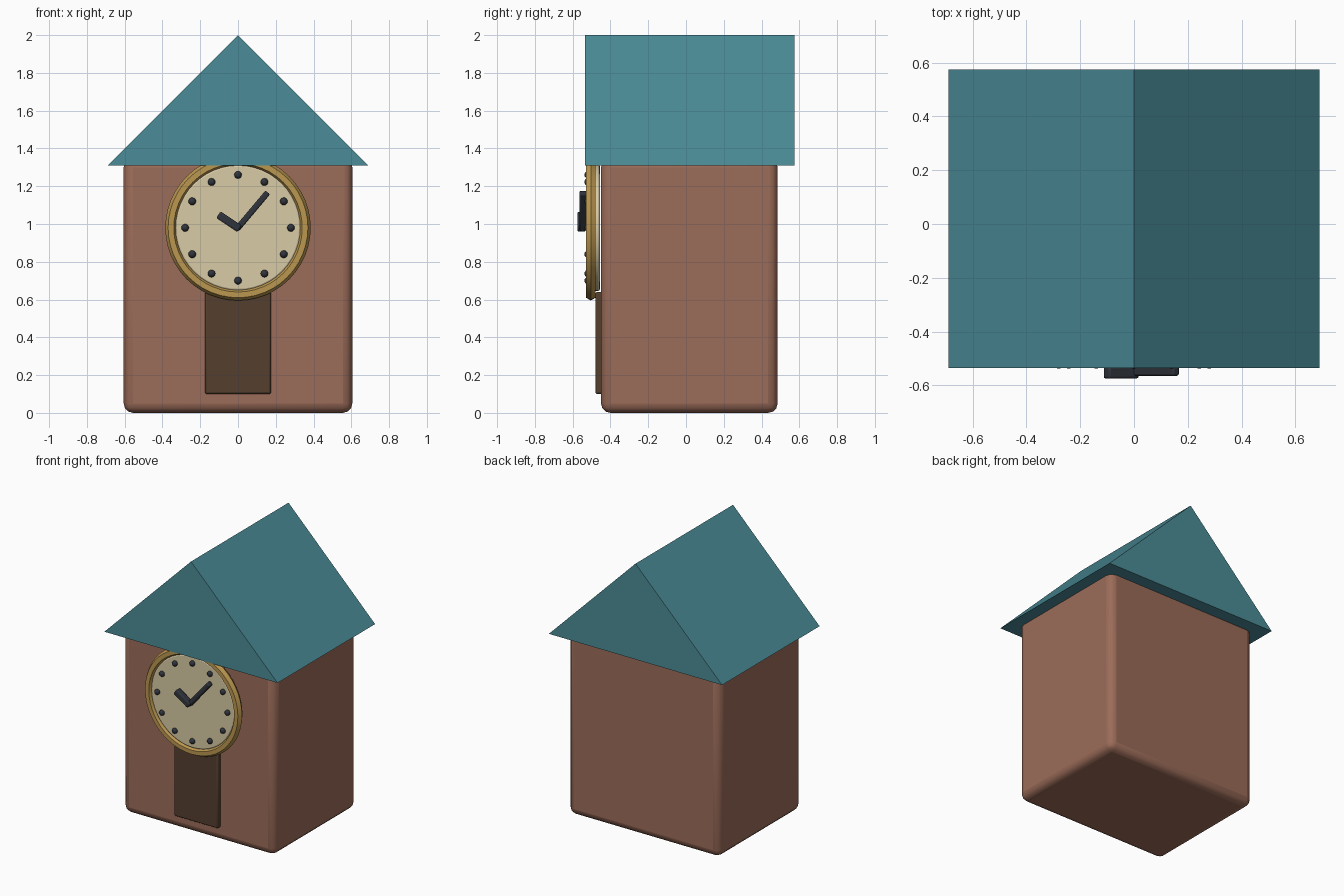
import bpy, math
from math import pi, sin, cos

if "Cube" in bpy.data.objects:
    bpy.data.objects.remove(bpy.data.objects["Cube"])


def paint(name, rgb):
    m = bpy.data.materials.new(name)
    m.diffuse_color = (*rgb, 1)
    m.use_nodes = True
    m.node_tree.nodes["Principled BSDF"].inputs["Base Color"].default_value = m.diffuse_color
    return m


brick = paint("brick", (0.33, 0.15, 0.10))
teal = paint("teal", (0.07, 0.26, 0.31))
gold = paint("gold", (0.50, 0.31, 0.08))
cream = paint("cream", (0.70, 0.60, 0.38))
brown = paint("brown", (0.09, 0.05, 0.028))
black = paint("black", (0.03, 0.035, 0.045))


def finish(name, mat, bevel=0, segments=2, smooth=True):
    o = bpy.context.object
    o.name = name
    o.data.materials.append(mat)
    bpy.ops.object.transform_apply(location=False, rotation=False, scale=True)
    if bevel:
        b = o.modifiers.new("bevel", 'BEVEL')
        b.width, b.segments, b.limit_method = bevel, segments, 'ANGLE'
    if smooth:
        bpy.ops.object.shade_smooth_by_angle(angle=math.radians(35))
    return o


def box(name, mat, x, y, z, bevel, segments=2):
    """Rounded box from (min, max) ranges."""
    r = (x, y, z)
    bpy.ops.mesh.primitive_cube_add(size=1, location=[(a + b) / 2 for a, b in r])
    bpy.context.object.scale = [b - a for a, b in r]
    return finish(name, mat, bevel, segments)


# House body and door
box("body", brick, (-0.605, 0.605), (-0.45, 0.485), (0, 1.35), 0.05, 3)
box("door", brown, (-0.175, 0.175), (-0.48, -0.44), (0.10, 0.64), 0.01)

# Gable roof: solid triangular prism
profile = [(-0.69, 1.31), (0.69, 1.31), (0, 2.0)]
mesh = bpy.data.meshes.new("roof")
mesh.from_pydata([(x, y, z) for y in (-0.535, 0.575) for x, z in profile], [],
                 [(0, 1, 2), (5, 4, 3), (0, 3, 4, 1), (1, 4, 5, 2), (2, 5, 3, 0)])
roof = bpy.data.objects.new("roof", mesh)
bpy.context.collection.objects.link(roof)
mesh.materials.append(teal)

# Clock face and rim
CZ = 0.98
bpy.ops.mesh.primitive_cylinder_add(vertices=48, radius=0.335, depth=0.06,
                                    location=(0, -0.485, CZ), rotation=(pi / 2, 0, 0))
finish("clock_face", cream, 0.012)
bpy.ops.mesh.primitive_torus_add(major_radius=0.355, minor_radius=0.03, major_segments=48,
                                 minor_segments=6, location=(0, -0.504, CZ),
                                 rotation=(pi / 2, 0, 0))
finish("clock_rim", gold)

# Hour marks
for i in range(12):
    a = i * pi / 6
    bpy.ops.mesh.primitive_uv_sphere_add(segments=12, ring_count=8, radius=0.02,
                                         location=(0.28 * sin(a), -0.518, CZ + 0.28 * cos(a)))
    finish(f"hour_mark_{i + 1}", black)


# Hands: rounded bars swung out from the centre
def hand(name, angle, length, width, y):
    mid = length / 2 - 0.01
    o = box(name, black, (-width / 2, width / 2), y, (-length / 2, length / 2), 0.008)
    o.location = (mid * sin(angle), sum(y) / 2, CZ + mid * cos(angle))
    o.rotation_euler = (0, angle, 0)


hand("minute_hand", 0.70, 0.255, 0.032, (-0.565, -0.525))
hand("hour_hand", -0.98, 0.135, 0.042, (-0.575, -0.53))
